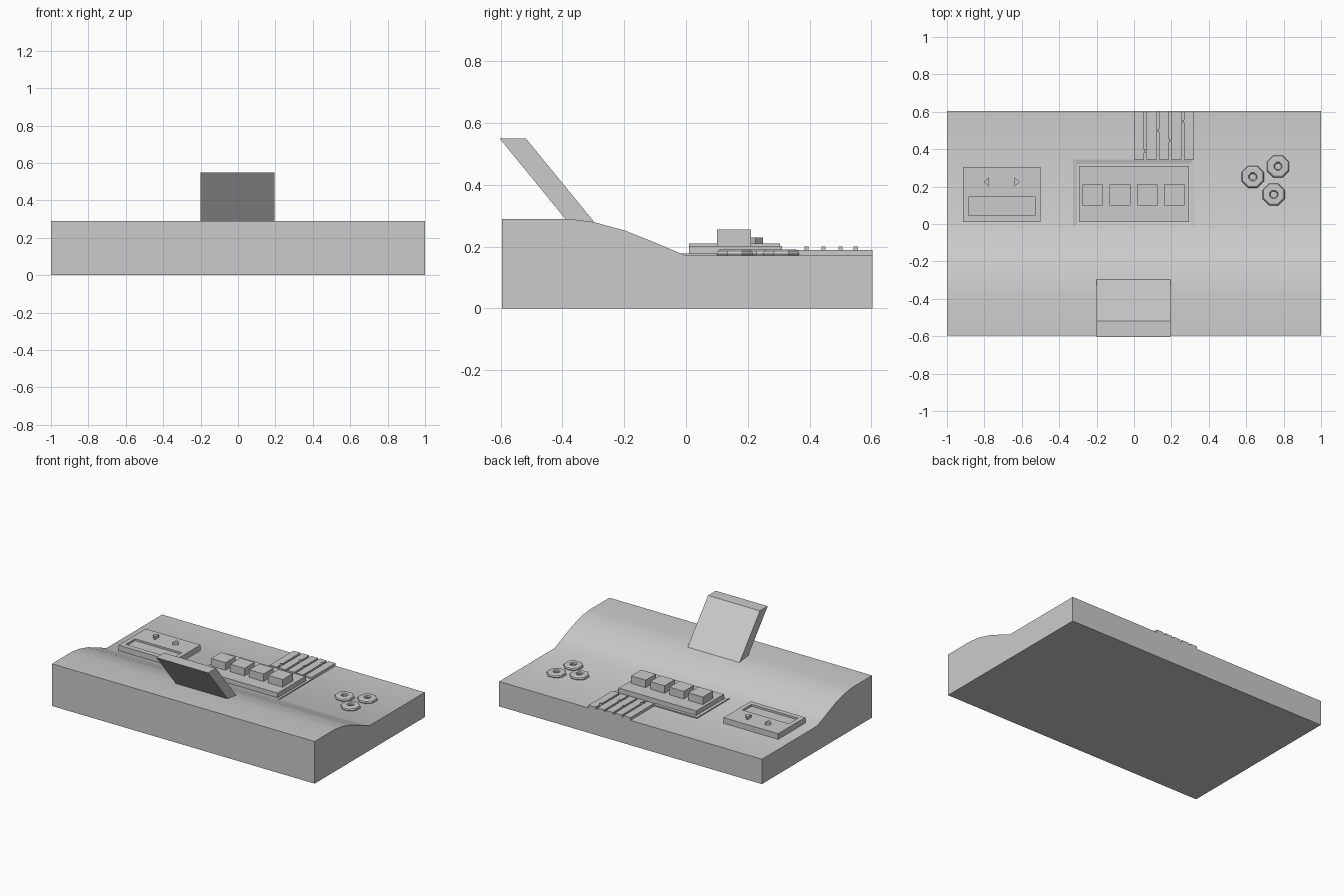
import bpy, bmesh, math

if "Cube" in bpy.data.objects:
    bpy.data.objects.remove(bpy.data.objects["Cube"])

def finish(bm, name, smooth=False):
    bmesh.ops.recalc_face_normals(bm, faces=bm.faces)
    me = bpy.data.meshes.new(name)
    bm.to_mesh(me)
    bm.free()
    ob = bpy.data.objects.new(name, me)
    bpy.context.collection.objects.link(ob)
    if smooth:
        bpy.context.view_layer.objects.active = ob
        ob.select_set(True)
        bpy.ops.object.shade_smooth_by_angle(angle=math.radians(30))
        ob.select_set(False)
    return ob

def prism(name, pts, lo, hi, axis, smooth=False):
    """Extrude a 2D outline along 'x' (pts = y,z) or 'z' (pts = x,y)."""
    bm = bmesh.new()
    place = (lambda p, t: (t, p[0], p[1])) if axis == 'x' else (lambda p, t: (p[0], p[1], t))
    a = [bm.verts.new(place(p, lo)) for p in pts]
    b = [bm.verts.new(place(p, hi)) for p in pts]
    n = len(pts)
    bm.faces.new(a)
    bm.faces.new(b)
    for i in range(n):
        j = (i + 1) % n
        bm.faces.new((a[i], a[j], b[j], b[i]))
    return finish(bm, name, smooth)

def rect(x0, x1, y0, y1):
    return [(x0, y0), (x1, y0), (x1, y1), (x0, y1)]

def box(name, x0, x1, y0, y1, z0, z1):
    return prism(name, rect(x0, x1, y0, y1), z0, z1, 'z')

def loft(name, loops, closed=False):
    """Skin a stack of 3D loops; closed joins last to first, else the last is capped."""
    bm = bmesh.new()
    rings = [[bm.verts.new(p) for p in loop] for loop in loops]
    pairs = list(zip(rings, rings[1:] + rings[:1])) if closed else list(zip(rings, rings[1:]))
    for a, b in pairs:
        n = len(a)
        for i in range(n):
            j = (i + 1) % n
            bm.faces.new((a[i], a[j], b[j], b[i]))
    if not closed:
        bm.faces.new(rings[0])
        bm.faces.new(rings[-1])
    return finish(bm, name)

def rect3(x0, x1, y0, y1, z):
    return [(x, y, z) for x, y in rect(x0, x1, y0, y1)]

DECK = 0.171

# console body with the curved rise towards the front
prism("console_body", [(-0.595, 0), (-0.595, 0.29), (-0.38, 0.29), (-0.30, 0.28),
                       (-0.20, 0.253), (-0.10, 0.213), (0, DECK), (0.603, DECK), (0.603, 0)],
      -1, 1, 'x', smooth=True)

# tilted screen
prism("screen", [(-0.603, 0.55), (-0.518, 0.55), (-0.285, 0.265), (-0.37, 0.265)],
      -0.2, 0.195, 'x')

# left panel with a sunken slot
px = (-0.915, -0.5, 0.01, 0.305)
sx = (-0.885, -0.53, 0.045, 0.145)
loft("left_panel", [rect3(*px, 0.16), rect3(*px, 0.21), rect3(*sx, 0.21), rect3(*sx, 0.197)])

# arrow buttons
for side, x in (("left", -0.775), ("right", -0.64)):
    tip = x + (-0.028 if side == "left" else 0.03)
    prism(f"arrow_button_{side}", [(x, 0.2), (x, 0.25), (tip, 0.225)], 0.205, 0.23, 'z')

# central button bank, its sloped surround and four keys
box("button_bank", -0.295, 0.295, 0.01, 0.31, 0.16, 0.203)
outer, inner = (-0.325, 0.32, -0.02, 0.345), (-0.305, 0.303, 0.003, 0.322)
loft("bank_surround", [rect3(*outer, 0.16), rect3(*outer, 0.178),
                       rect3(*inner, 0.173), rect3(*inner, 0.16)], closed=True)
for i in range(4):
    x = -0.275 + i * 0.145
    box(f"key_{i + 1}", x, x + 0.11, 0.1, 0.21, 0.195, 0.255)

# slider bank: base plate, slats and knobs in the gaps
box("slider_base", 0, 0.32, 0.345, 0.603, 0.16, 0.178)
for i in range(5):
    x = i * 0.0668
    box(f"slat_{i + 1}", x, x + 0.053, 0.345, 0.603, 0.165, 0.19)
for i, y in enumerate((0.39, 0.5, 0.445, 0.55)):
    x = 0.053 + i * 0.0668
    box(f"slider_knob_{i + 1}", x, x + 0.0138, y - 0.007, y + 0.007, 0.17, 0.2)

# three eight-sided dials with hollow centres
def octagon(cx, cy, r, z):
    return [(cx + r * math.cos(math.pi * (i + 0.5) / 4),
             cy + r * math.sin(math.pi * (i + 0.5) / 4), z) for i in range(8)]

for k, (cx, cy) in enumerate(((0.635, 0.252), (0.77, 0.308), (0.747, 0.158))):
    profile = [(0.058, 0.165), (0.064, 0.176), (0.06, 0.186), (0.052, 0.191),
               (0.024, 0.191), (0.018, 0.184), (0.018, 0.174)]
    loft(f"dial_{k + 1}", [octagon(cx, cy, r, z) for r, z in profile])
